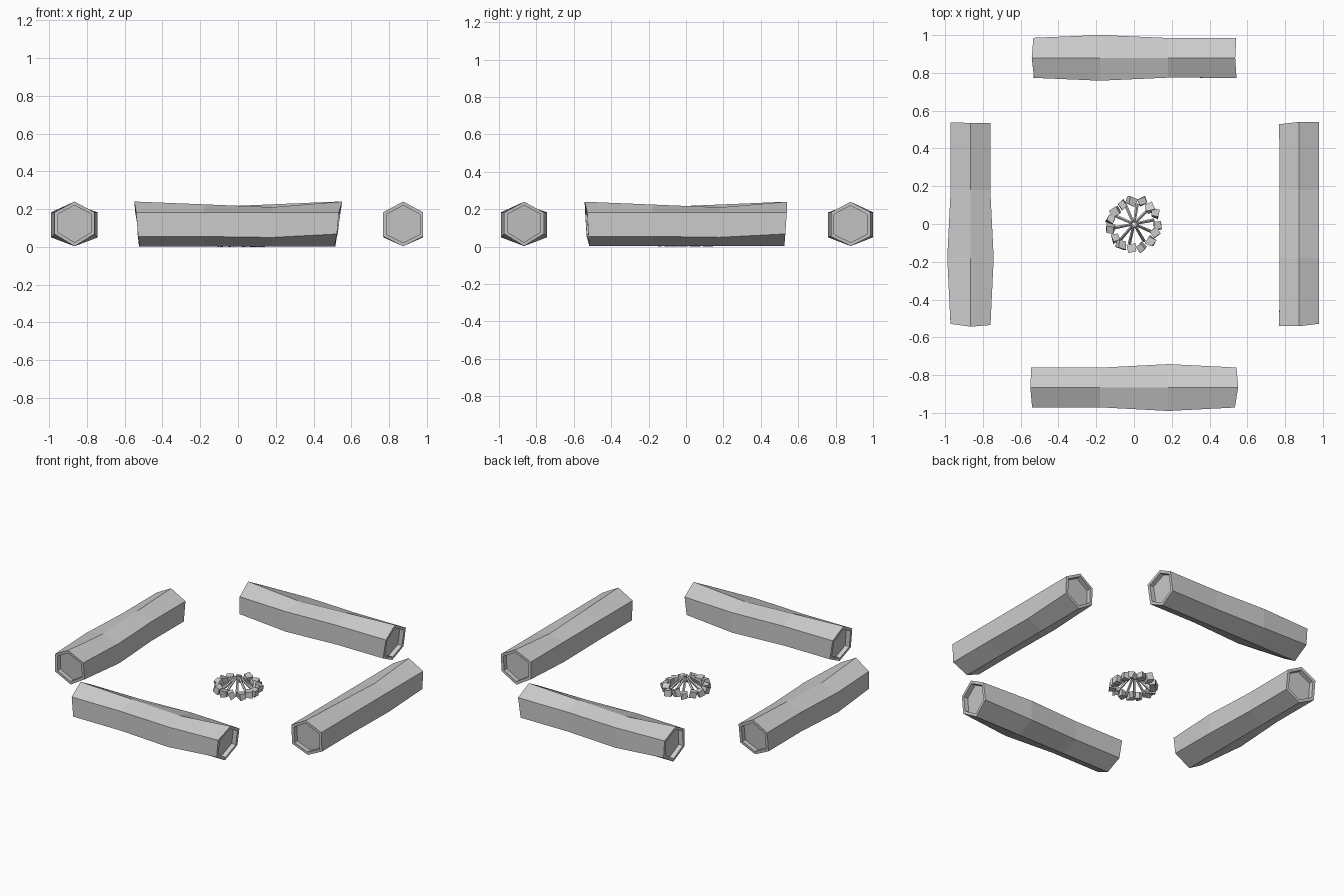
import bpy, bmesh, math, random
from mathutils import Vector, Matrix

if "Cube" in bpy.data.objects:
    bpy.data.objects.remove(bpy.data.objects["Cube"])

random.seed(4)


def finish(name, bm):
    bmesh.ops.recalc_face_normals(bm, faces=bm.faces)
    me = bpy.data.meshes.new(name)
    bm.to_mesh(me)
    bm.free()
    ob = bpy.data.objects.new(name, me)
    bpy.context.collection.objects.link(ob)
    return ob


def log(name, angle, dist, bulge, slant):
    """Six-sided log along local x with hollowed ends, turned about z."""
    bm = bmesh.new()
    # stations: x, half width, ridge height, lower side-edge height
    stations = [(-0.53, 0.106, 0.24, 0.055), (-0.18, 0.105, 0.225, 0.055),
                (0.18, 0.105 + bulge, 0.21, 0.05), (0.53, 0.106, 0.24, 0.068)]
    loops = []
    for i, (x, w, top, low) in enumerate(stations):
        section = [(0, top), (w, 0.183), (w, low), (0, 0.003), (-w, low), (-w, 0.183)]
        ring = []
        for y, z in section:
            dx = 0
            if i in (0, 3):
                s = -1 if i == 0 else 1
                dx = s * slant * (z - 0.12) / 0.12 + random.uniform(-0.008, 0.008)
            ring.append(Vector((x + dx, y, z)))
        loops.append(ring)

    # rim and recessed cap at each end
    def recess(ring, inward):
        c = sum(ring, Vector()) / 6
        rim = [c + (p - c) * 0.83 for p in ring]
        floor = [p + Vector((inward, 0, 0)) for p in rim]
        return rim, floor
    rim0, floor0 = recess(loops[0], 0.03)
    rim1, floor1 = recess(loops[-1], -0.03)
    loops = [floor0, rim0] + loops + [rim1, floor1]
    rings = [[bm.verts.new(p) for p in lp] for lp in loops]
    for a, b in zip(rings, rings[1:]):
        for k in range(6):
            n = (k + 1) % 6
            bm.faces.new((a[k], a[n], b[n], b[k]))
    bm.faces.new(rings[0])
    bm.faces.new(rings[-1])
    bm.transform(Matrix.Rotation(angle, 4, 'Z') @ Matrix.Translation((0, -dist, 0)))
    return finish(name, bm)


# four seating logs
log("front_log", 0, 0.866, 0.019, 0.015)
log("right_log", math.pi / 2, 0.875, 0.0, 0.006)
log("back_log", math.pi, 0.88, 0.016, 0.012)
log("left_log", -math.pi / 2, 0.866, 0.018, 0.012)

# ring of rough stones
STONES = 15
bm = bmesh.new()
for i in range(STONES):
    a = 2 * math.pi * i / STONES + random.uniform(-0.06, 0.06)
    r = random.uniform(0.119, 0.13)
    size = random.uniform(0.037, 0.043)
    verts = bmesh.ops.create_cube(bm, size=size)["verts"]
    turn = Matrix.Rotation(a + random.uniform(-0.7, 0.7), 3, 'Z') @ \
        Matrix.Rotation(random.uniform(-0.4, 0.4), 3, 'X')
    for v in verts:
        jit = Vector([random.uniform(-0.005, 0.005) for _ in range(3)])
        v.co = turn @ (v.co + jit)
    lowest = min(v.co.z for v in verts)
    for v in verts:
        v.co += Vector((r * math.cos(a), r * math.sin(a), -lowest))
finish("fire_ring_stones", bm)

# sticks leaning together over the fire
STICKS = 10
bm = bmesh.new()
for i in range(STICKS):
    a = 2 * math.pi * i / STICKS + 0.15 + random.uniform(-0.08, 0.08)
    d = Vector((math.cos(a), math.sin(a), 0))
    foot = d * 0.105 + Vector((0, 0, 0.01))
    tip = d * 0.012 + Vector((0, 0, random.uniform(0.085, 0.105)))
    axis = tip - foot
    m = Matrix.Translation((foot + tip) / 2) @ axis.to_track_quat('Z', 'Y').to_matrix().to_4x4()
    bmesh.ops.create_cone(bm, cap_ends=True, segments=5, radius1=0.009,
                          radius2=0.007, depth=axis.length, matrix=m)
finish("firewood_sticks", bm)
